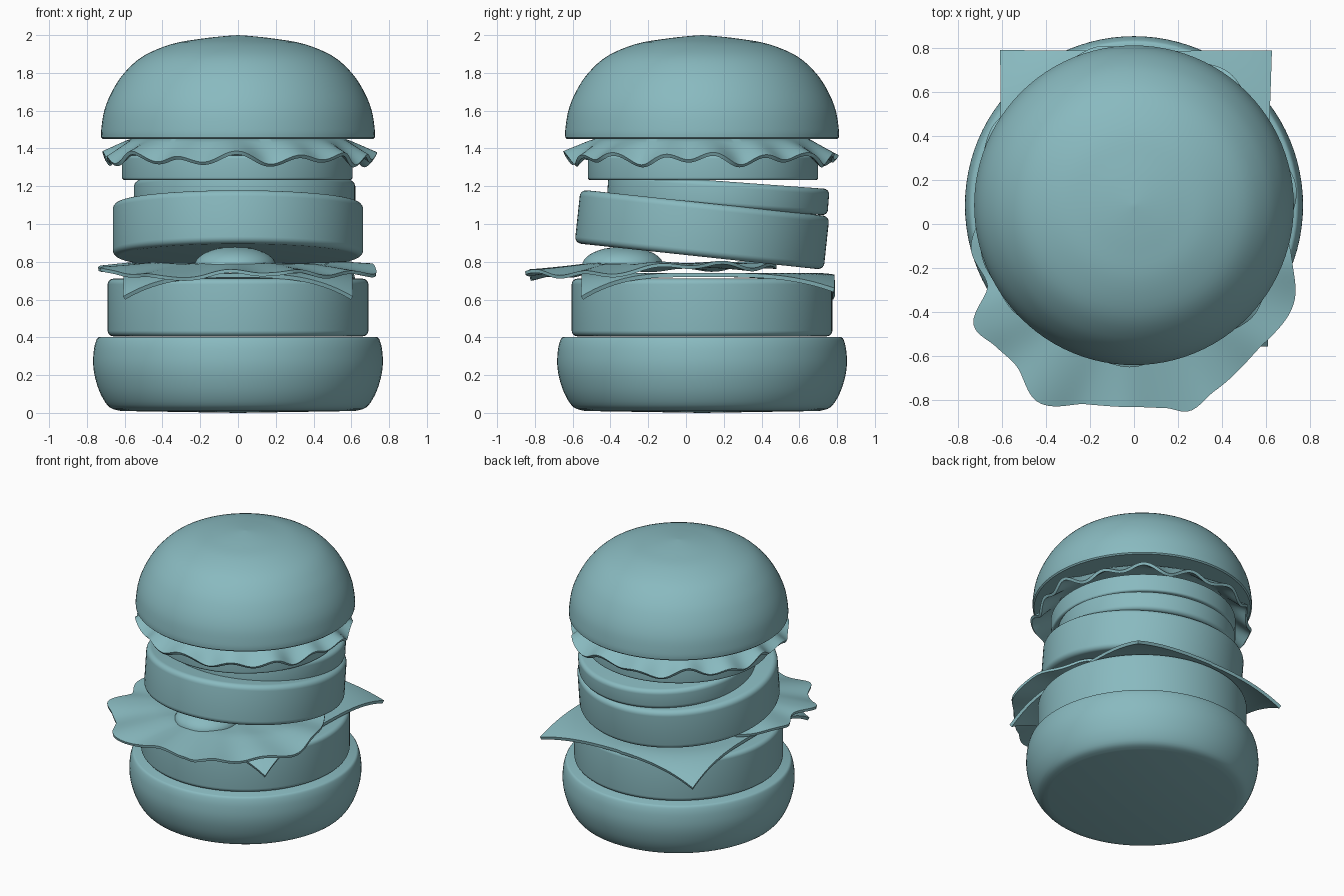
import bpy, bmesh, math
from math import sin, cos, tau, radians, hypot
from mathutils import Vector

if "Cube" in bpy.data.objects:
    bpy.data.objects.remove(bpy.data.objects["Cube"])

CY = 0.085  # the stack's axis sits slightly behind the origin
teal = bpy.data.materials.new("teal")
teal.diffuse_color = (0.25, 0.49, 0.525, 1)
teal.use_nodes = True
teal.node_tree.nodes["Principled BSDF"].inputs["Base Color"].default_value = teal.diffuse_color


def add_mesh(name, bm, thickness=0.0):
    bmesh.ops.recalc_face_normals(bm, faces=bm.faces)
    me = bpy.data.meshes.new(name)
    bm.to_mesh(me)
    bm.free()
    me.materials.append(teal)
    ob = bpy.data.objects.new(name, me)
    bpy.context.collection.objects.link(ob)
    if thickness:
        mod = ob.modifiers.new("thickness", 'SOLIDIFY')
        mod.thickness = thickness
        mod.offset = 0
    return ob


def catmull(p0, p1, p2, p3, t):
    return 0.5 * (2 * p1 + (p2 - p0) * t + (2 * p0 - 5 * p1 + 4 * p2 - p3) * t * t
                  + (3 * p1 - p0 - 3 * p2 + p3) * t ** 3)


def smooth_path(pts, steps=4):
    p = [Vector(q) for q in pts]
    p = [p[0]] + p + [p[-1]]
    out = [catmull(*p[i:i + 4], s / steps) for i in range(len(p) - 3) for s in range(steps)]
    return [tuple(q) for q in out + [p[-1]]]


def revolve(name, profile, loc, tilt=0, n=96):
    """Lathe an (r, z) profile whose ends lie on the axis."""
    bm = bmesh.new()
    rings = []
    for r, z in profile:
        if r < 1e-4:
            rings.append([bm.verts.new((0, 0, z))] * n)
        else:
            rings.append([bm.verts.new((r * cos(tau * i / n), r * sin(tau * i / n), z)) for i in range(n)])
    for a, b in zip(rings, rings[1:]):
        for i in range(n):
            j = (i + 1) % n
            bm.faces.new(list(dict.fromkeys((a[i], a[j], b[j], b[i]))))
    ob = add_mesh(name, bm)
    ob.location = loc
    ob.rotation_euler.x = radians(tilt)
    return ob


def slab(name, r, h, bevel, loc, tilt=0):
    """Round slab with softened rims, centred on loc."""
    arc = [(r - bevel + bevel * sin(a), h / 2 - bevel + bevel * cos(a))
           for a in [radians(15 * k) for k in range(7)]]
    prof = [(0, h / 2)] + arc + [(q, -z) for q, z in reversed(arc)] + [(0, -h / 2)]
    return revolve(name, prof, loc, tilt)


def polar_sheet(name, point, thickness, rings=16, n=180):
    """Round leaf: point(f, angle) with f from 0 at the centre to 1 at the rim."""
    bm = bmesh.new()
    c = bm.verts.new(point(0, 0))
    rows = [[bm.verts.new(point(k / rings, tau * i / n)) for i in range(n)] for k in range(1, rings + 1)]
    for i in range(n):
        j = (i + 1) % n
        bm.faces.new((c, rows[0][i], rows[0][j]))
        for a, b in zip(rows, rows[1:]):
            bm.faces.new((a[i], b[i], b[j], a[j]))
    return add_mesh(name, bm, thickness)


# Buns
bottom = [(0.62, 0.01), (0.68, 0.03), (0.725, 0.095), (0.755, 0.18), (0.767, 0.26),
          (0.762, 0.34), (0.748, 0.39), (0.735, 0.402)]
revolve("bottom_bun", [(0, 0)] + smooth_path(bottom) + [(0, 0.402)], (0, CY, 0))
dome = [(0.724, 1.458), (0.724, 1.5), (0.708, 1.6), (0.668, 1.7), (0.602, 1.8), (0.5, 1.89),
        (0.35, 1.953), (0.2, 1.98), (0.08, 1.994), (0, 2.0)]
revolve("top_bun", [(0, 1.45), (0.715, 1.45)] + smooth_path(dome), (0, CY, 0))

# Patties and tomato slices
slab("lower_patty", 0.69, 0.305, 0.03, (0, CY, 0.558))
slab("upper_patty", 0.663, 0.285, 0.035, (0, CY, 0.97), -6.1)
slab("lower_tomato", 0.586, 0.14, 0.03, (0.035, 0.17, 1.158), -4.2)
slab("upper_tomato", 0.61, 0.13, 0.015, (-0.004, 0.09, 1.297))

# Cheese slice: square sheet whose corners droop over the patty
bm = bmesh.new()
bmesh.ops.create_grid(bm, x_segments=40, y_segments=40, size=1)
for v in bm.verts:
    u, w = v.co.x, v.co.y
    x, y = 0.603 * u, 0.117 + 0.667 * w
    d = max(0, hypot(x, y - CY) - 0.60)
    k = 1.75 if w < 0 else (1.28 if u < 0 else 0.85)
    x += 0.02 * max(0, u) * max(0, w)
    v.co = (x, y, 0.73 - k * d * d * (1 - 0.3 * d))
add_mesh("cheese_slice", bm, 0.022)

# Fried egg: ragged outline as (degrees, radius)
rim = [(0, .72), (25, .69), (50, .68), (75, .68), (100, .66), (125, .68), (150, .69), (173, .745),
       (188, .67), (200, .775), (210, .725), (221, .70), (235, .755), (250, .665), (270, .64), (283, .66),
       (291, .705), (302, .675), (325, .675), (346, .742)]


def egg_radius(deg):
    n = len(rim)
    i = max(k for k in range(n) if rim[k][0] <= deg)
    a0, a1 = rim[i][0], rim[(i + 1) % n][0] or 360
    return catmull(*[rim[(i + k) % n][1] for k in (-1, 0, 1, 2)], (deg - a0) / (a1 - a0))


def egg_point(f, a):
    r = f * egg_radius(math.degrees(a) % 360)
    x, y = r * cos(a), -0.19 + r * sin(a)
    out = max(0, hypot(x, y - CY) - 0.6)
    z = 0.782 - 0.15 * out + f ** 3 * (0.013 * sin(11 * a + 1) + 0.012 * sin(4 * a + 0.6))
    return x, y, z


polar_sheet("egg_white", egg_point, 0.018)
yolk = [(0.215 * cos(radians(t)), 0.1 * sin(radians(t))) for t in range(0, 90, 9)]
revolve("egg_yolk", [(0, 0)] + yolk + [(0, 0.1)], (-0.015, -0.335, 0.78), n=64)


# Lettuce: ruffled leaf drooping around its rim
def lettuce_point(f, a):
    drop = max(0, (f - 0.8) / 0.2)
    r = f * 0.712 + drop * (0.015 * sin(7 * a + 1) + 0.01 * sin(15 * a))
    wave = 0.022 * sin(15 * a + 0.8 * sin(2 * a)) + 0.014 * sin(8 * a + 2)
    return r * cos(a), CY + r * sin(a), 1.442 - 0.1 * drop + wave * drop


polar_sheet("lettuce", lettuce_point, 0.02, rings=24, n=240)

# Apply thickness and shade smooth with crisp rims
bpy.ops.object.select_all(action='SELECT')
bpy.context.view_layer.objects.active = bpy.data.objects["lettuce"]
bpy.ops.object.convert(target='MESH')
bpy.ops.object.shade_smooth_by_angle(angle=radians(35))
